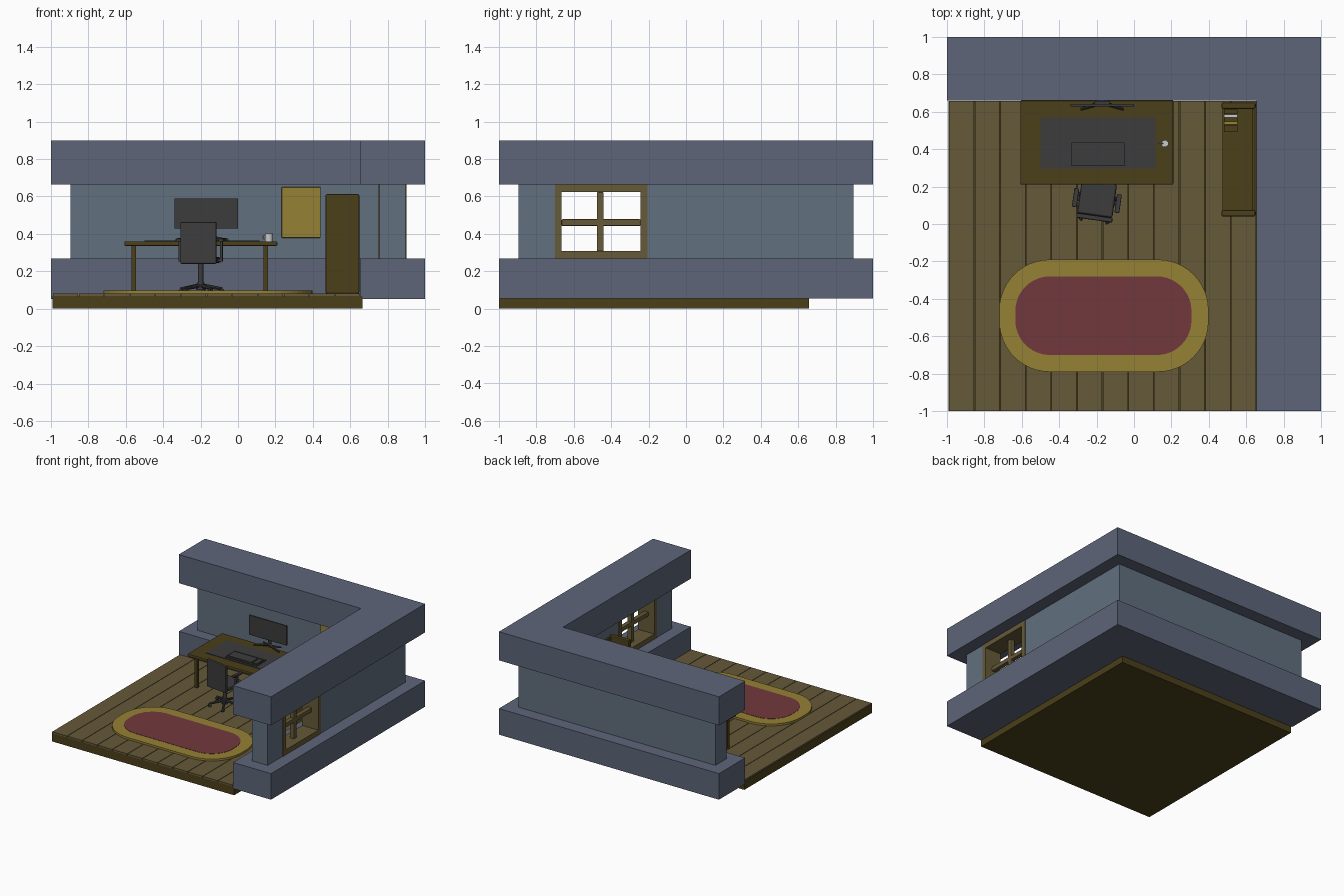
import bpy, bmesh
from math import sin, cos, pi, radians
from mathutils import Matrix, Vector

if "Cube" in bpy.data.objects:
    bpy.data.objects.remove(bpy.data.objects["Cube"])

def mat(name, r, g, b):
    m = bpy.data.materials.new(name)
    m.diffuse_color = (r, g, b, 1)
    m.use_nodes = True
    m.node_tree.nodes["Principled BSDF"].inputs["Base Color"].default_value = m.diffuse_color
    return m

TRIM = mat("slate_trim", .11, .13, .19)
WALL = mat("blue_wall", .12, .16, .21)
PLANK = mat("light_wood", .13, .10, .04)
WOOD = mat("dark_wood", .07, .05, .01)
GOLD = mat("gold", .30, .22, .035)
RED = mat("red", .17, .04, .045)
DARK = mat("charcoal", .045, .045, .048)
WHITE = mat("white", .7, .7, .68)

def finish(name, bm, m, bevel=0, smooth=False):
    bmesh.ops.recalc_face_normals(bm, faces=bm.faces)
    me = bpy.data.meshes.new(name)
    bm.to_mesh(me)
    bm.free()
    ob = bpy.data.objects.new(name, me)
    bpy.context.collection.objects.link(ob)
    me.materials.append(m)
    if bevel:
        mod = ob.modifiers.new("bevel", 'BEVEL')
        mod.width, mod.segments = bevel, 2
    if smooth:
        bpy.ops.object.select_all(action='DESELECT')
        ob.select_set(True)
        bpy.context.view_layer.objects.active = ob
        bpy.ops.object.shade_smooth_by_angle()
    return ob

def box(name, x0, x1, y0, y1, z0, z1, m, bevel=0):
    bm = bmesh.new()
    bmesh.ops.create_cube(bm, size=1)
    for v in bm.verts:
        v.co = ((x0 + x1) / 2 + v.co.x * (x1 - x0), (y0 + y1) / 2 + v.co.y * (y1 - y0),
                (z0 + z1) / 2 + v.co.z * (z1 - z0))
    return finish(name, bm, m, bevel)

def prism(name, pts, z0, z1, m, bevel=0):
    bm = bmesh.new()
    f = bm.faces.new([bm.verts.new((x, y, z0)) for x, y in pts])
    top = bmesh.ops.extrude_face_region(bm, geom=[f])["geom"]
    bmesh.ops.translate(bm, vec=(0, 0, z1 - z0), verts=[g for g in top if isinstance(g, bmesh.types.BMVert)])
    return finish(name, bm, m, bevel)

def rod(name, a, b, r0, r1, m, n=16):
    a, b = Vector(a), Vector(b)
    rot = (b - a).to_track_quat('Z', 'Y').to_matrix().to_4x4()
    bm = bmesh.new()
    bmesh.ops.create_cone(bm, cap_ends=True, segments=n, radius1=r0, radius2=r1, depth=(b - a).length,
                          matrix=Matrix.Translation((a + b) / 2) @ rot)
    return finish(name, bm, m, smooth=True)

# Floor slab and planks
box("floor_slab", -.99, .665, -1, .657, 0, .067, WOOD)
N, X0, W = 12, -.99, .137
for i in range(N):
    box(f"floor_plank_{i}", X0 + i * W + .002, X0 + (i + 1) * W - .002, -1, .657, .067, .08, PLANK)

# Walls: thick trim bands above and below a thinner recessed wall
L = [(-1, .66), (.655, .66), (.655, -1), (1, -1), (1, 1), (-1, 1)]
prism("lower_band", L, .053, .267, TRIM)
prism("upper_band", L, .663, .898, TRIM)
prism("main_wall", [(-.895, .755), (.755, .755), (.755, -.205), (.896, -.205), (.896, .896), (-.895, .896)],
      .267, .663, WALL)
box("front_wall_piece", .755, .896, -.895, -.70, .267, .663, WALL)

# Window frame and cross bars filling the gap in the right wall
box("window_sill", .752, .9, -.70, -.205, .267, .308, PLANK)
box("window_head", .752, .9, -.70, -.205, .623, .663, PLANK)
box("window_jamb_front", .752, .9, -.70, -.665, .308, .623, PLANK)
box("window_jamb_back", .752, .9, -.243, -.205, .308, .623, PLANK)
box("window_bar_vertical", .805, .842, -.477, -.440, .308, .623, PLANK, .005)
box("window_bar_horizontal", .805, .842, -.665, -.243, .442, .478, PLANK, .005)

# Rug: rounded border and centre
def rounded(x0, x1, y0, y1, r, n=12):
    corners = [(x1 - r, y1 - r), (x0 + r, y1 - r), (x0 + r, y0 + r), (x1 - r, y0 + r)]
    return [(cx + r * cos(pi / 2 * (k + i / n)), cy + r * sin(pi / 2 * (k + i / n)))
            for k, (cx, cy) in enumerate(corners) for i in range(n + 1)]
prism("rug_border", rounded(-.72, .398, -.79, -.19, .27), .08, .096, GOLD)
prism("rug_centre", rounded(-.634, .307, -.70, -.28, .185), .09, .098, RED)

# Desk
box("desk_top", -.607, .21, .21, .66, .335, .36, WOOD, .006)
for i, x in enumerate((-.556, .149)):
    for j, y in enumerate((.26, .61)):
        box(f"desk_leg_{i}{j}", x - .012, x + .012, y - .012, y + .012, .08, .335, WOOD)
box("desk_mat", -.5, .115, .297, .57, .36, .364, DARK)

# Keyboard with main and number key blocks
box("keyboard_base", -.334, -.05, .313, .436, .364, .374, DARK, .003)
box("key_block", -.322, -.108, .325, .415, .374, .379, DARK)
box("number_block", -.097, -.06, .325, .415, .374, .379, DARK)

# Monitor with splayed stand
box("monitor_screen", -.34, 0, .628, .642, .428, .59, DARK, .003)
box("monitor_mount", -.21, -.13, .642, .656, .46, .54, DARK)
rod("monitor_post", (-.17, .655, .366), (-.17, .655, .5), .012, .012, DARK)
for s in (-1, 1):
    rod(f"monitor_foot_{s}", (-.17, .65, .385), (-.17 + s * .115, .612, .367), .012, .006, DARK, 8)
    rod(f"monitor_back_foot_{s}", (-.17, .65, .375), (-.17 + s * .08, .69, .367), .01, .006, DARK, 8)

# Mug, hollow, with handle
def lathe(name, prof, loc, m, n=24):
    bm = bmesh.new()
    vs = [bm.verts.new((r, 0, z)) for r, z in prof]
    es = [bm.edges.new(p) for p in zip(vs, vs[1:])]
    bmesh.ops.spin(bm, geom=vs + es, axis=(0, 0, 1), cent=(0, 0, 0), angle=2 * pi, steps=n)
    bmesh.ops.remove_doubles(bm, verts=bm.verts, dist=1e-5)
    bmesh.ops.translate(bm, vec=loc, verts=bm.verts)
    return finish(name, bm, m, smooth=True)
lathe("mug", [(0, 0), (.02, 0), (.021, .043), (.018, .043), (.017, .005), (0, .005)], (.165, .43, .36), WHITE)
bpy.ops.mesh.primitive_torus_add(major_segments=16, minor_segments=6, major_radius=.011, minor_radius=.003,
                                 location=(.143, .43, .382), rotation=(pi / 2, 0, 0))
bpy.context.object.name = "mug_handle"
bpy.context.object.data.materials.append(WHITE)

# Office chair, built about its own axis then turned a little
chair = [
    box("chair_seat", -.095, .095, -.07, .11, .245, .275, DARK, .01),
    box("chair_back", -.097, .097, -.095, -.07, .24, .463, DARK, .006),
    rod("chair_post", (0, 0, .12), (0, 0, .245), .015, .015, DARK),
    rod("chair_hub", (0, 0, .10), (0, 0, .14), .025, .02, DARK),
]
for s in (-1, 1):
    chair += [
        box(f"chair_arm_post_{s}", s * .112 - .007, s * .112 + .007, -.005, .02, .26, .36, DARK),
        box(f"chair_arm_brace_{s}", s * .1 - .019, s * .1 + .019, -.005, .02, .252, .266, DARK),
        box(f"chair_arm_pad_{s}", s * .115 - .013, s * .115 + .013, -.04, .06, .358, .374, DARK, .004),
    ]
for k in range(5):
    a = pi / 2 + k * 2 * pi / 5
    c, s = cos(a), sin(a)
    chair.append(rod(f"chair_spoke_{k}", (0, 0, .125), (.118 * c, .118 * s, .106), .012, .008, DARK, 8))
    p, t = Vector((.115 * c, .115 * s, .093)), Vector((-s, c, 0)) * .009
    chair.append(rod(f"chair_caster_{k}", p - t, p + t, .013, .013, DARK, 12))
for ob in chair:
    ob.matrix_world = Matrix.Translation((-.2, .115, 0)) @ Matrix.Rotation(radians(-8), 4, 'Z')

# Bookcase against the right wall, opening towards the room
for n, y0, y1 in (("front", .04, .075), ("back", .615, .65)):
    box(f"bookcase_{n}_end", .468, .648, y0, y1, .08, .612, WOOD, .008)
box("bookcase_back_panel", .63, .645, .075, .615, .09, .60, WOOD)
for i, z in enumerate((.10, .27, .44)):
    box(f"bookcase_shelf_{i}", .472, .645, .075, .615, z, z + .02, WOOD)
books = [(WOOD, .025, .12), (WHITE, .018, .115), (WOOD, .02, .10), (GOLD, .018, .11), (WOOD, .04, .12)]
y = .612
for i, (m, w, h) in enumerate(books):
    box(f"book_{i}", .48, .553, y - w, y - .001, .46, .46 + h, m)
    y -= w

# Framed board on the back wall
box("board_frame", .233, .441, .738, .755, .378, .65, GOLD, .004)
box("board_panel", .246, .428, .734, .74, .391, .637, GOLD)
